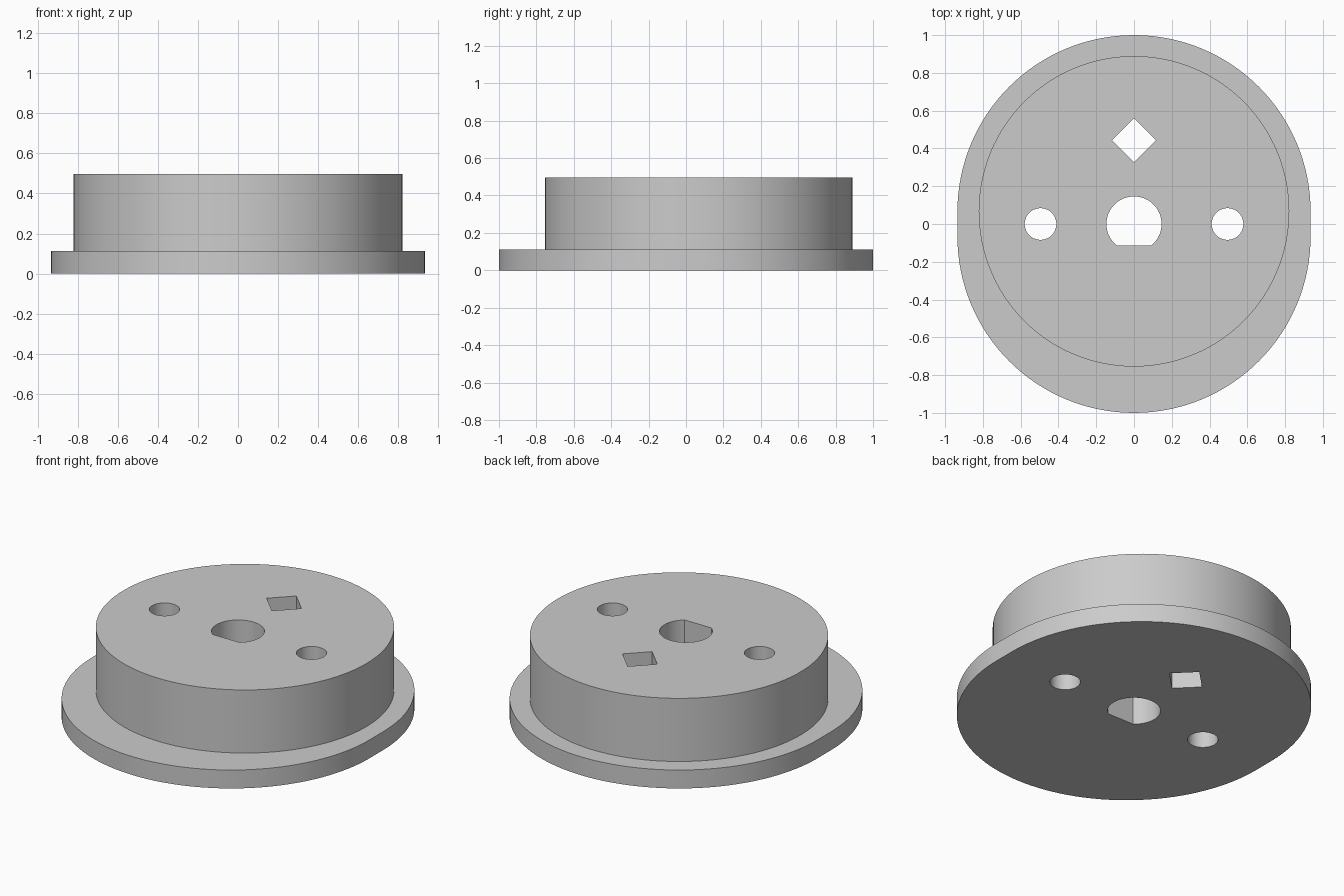
import bpy, bmesh
from math import pi, sin, cos, asin

if "Cube" in bpy.data.objects:
    bpy.data.objects.remove(bpy.data.objects["Cube"])

FLANGE_TOP, TOP = 0.112, 0.496
BOSS_Y = 0.067          # the boss sits off centre, toward the back

grey = bpy.data.materials.new("plain_grey")
grey.diffuse_color = (0.6, 0.6, 0.6, 1)
grey.use_nodes = True
grey.node_tree.nodes["Principled BSDF"].inputs["Base Color"].default_value = grey.diffuse_color


def arc(cx, cy, r, a0, a1, n):
    """n + 1 points along an arc."""
    return [(cx + r * cos(a0 + (a1 - a0) * i / n),
             cy + r * sin(a0 + (a1 - a0) * i / n)) for i in range(n + 1)]


def circle(cx, cy, r, n):
    return arc(cx, cy, r, 0, 2 * pi, n)[:-1]


def prism(name, outline, z0, z1):
    """Extrude a closed outline from z0 to z1."""
    bm = bmesh.new()
    face = bm.faces.new([bm.verts.new((x, y, z0)) for x, y in outline])
    top = bmesh.ops.extrude_face_region(bm, geom=[face])["geom"]
    verts = [v for v in top if isinstance(v, bmesh.types.BMVert)]
    bmesh.ops.translate(bm, verts=verts, vec=(0, 0, z1 - z0))
    bmesh.ops.recalc_face_normals(bm, faces=bm.faces)
    mesh = bpy.data.meshes.new(name)
    bm.to_mesh(mesh)
    bm.free()
    mesh.materials.append(grey)
    obj = bpy.data.objects.new(name, mesh)
    bpy.context.collection.objects.link(obj)
    return obj


def combine(target, tool, operation):
    """Apply a boolean and remove the tool object."""
    mod = target.modifiers.new(operation, 'BOOLEAN')
    mod.operation, mod.object, mod.solver = operation, tool, 'EXACT'
    bpy.context.view_layer.objects.active = target
    bpy.ops.object.modifier_apply(modifier=mod.name)
    bpy.data.objects.remove(tool)


# Flange: two half circles joined by short straight sides
r = 1 - 0.065
body = prism("flanged_cap", arc(0, 0.065, r, 0, pi, 64) + arc(0, -0.065, r, pi, 2 * pi, 64),
             0, FLANGE_TOP)

# Raised round boss
combine(body, prism("boss", circle(0, BOSS_Y, 0.822, 128), 0.05, TOP), 'UNION')

# Through holes: D-shaped shaft hole, two round holes, square hole on its corner
flat = asin(0.115 / 0.146)
holes = [arc(0, 0, 0.146, -flat, pi + flat, 48),
         circle(-0.495, 0, 0.084, 40),
         circle(0.495, 0, 0.084, 40),
         circle(0, 0.443, 0.117, 4)]
for outline in holes:
    combine(body, prism("hole_cutter", outline, -0.2, TOP + 0.2), 'DIFFERENCE')

# Smooth walls, sharp rims
bpy.ops.object.select_all(action='DESELECT')
body.select_set(True)
bpy.context.view_layer.objects.active = body
bpy.ops.object.shade_smooth_by_angle(angle=pi / 6)
